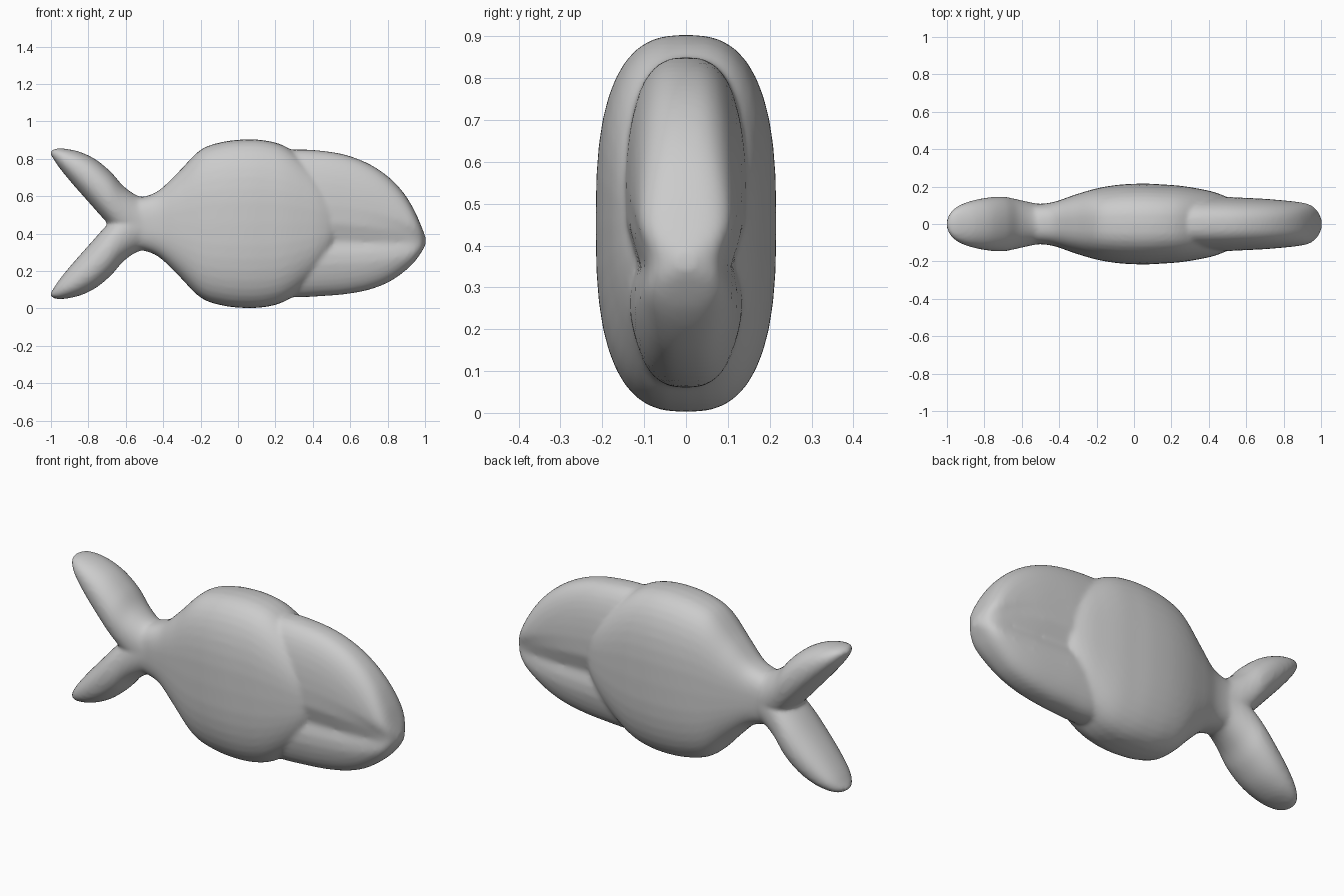
import bpy, bmesh, math

if "Cube" in bpy.data.objects:
    bpy.data.objects.remove(bpy.data.objects["Cube"])

MID = 0.453   # height of the fish's long axis


def smooth_stations(st, steps=6):
    """Catmull-Rom interpolation of the cross-section stations."""
    out = []
    for i in range(len(st) - 1):
        p0, p1, p2, p3 = st[max(i - 1, 0)], st[i], st[i + 1], st[min(i + 2, len(st) - 1)]
        for k in range(steps):
            t = k / steps
            out.append([0.5 * (2 * b + (c - a) * t + (2 * a - 5 * b + 4 * c - d) * t * t
                               + (3 * b - a - 3 * c + d) * t ** 3)
                        for a, b, c, d in zip(p0, p1, p2, p3)])
    return out + [list(st[-1])]


def loft(name, stations, power=2.7, groove=None, flip=False, seg=40):
    """Station = top x, top z, bottom x, bottom z, half width."""
    bm = bmesh.new()
    rings = []
    for ax, az, bx, bz, w in smooth_stations(stations):
        ring = []
        for i in range(seg):
            a = 2 * math.pi * i / seg
            c, s = math.cos(a), math.sin(a)
            u = math.copysign(abs(c) ** (2 / power), c)
            v = math.copysign(abs(s) ** (2 / power), s)
            x = (ax + bx) / 2 + (ax - bx) / 2 * v
            z = (az + bz) / 2 + (az - bz) / 2 * v
            y = w * u
            if groove is not None:
                y *= 1 - 0.2 * math.exp(-((z - groove) / 0.06) ** 2)
            ring.append(bm.verts.new((x, y, 2 * MID - z if flip else z)))
        rings.append(ring)
    for r, q in zip(rings, rings[1:]):
        for i in range(seg):
            j = (i + 1) % seg
            bm.faces.new((r[i], r[j], q[j], q[i]))
    bm.faces.new(rings[0])
    bm.faces.new(rings[-1])
    bmesh.ops.recalc_face_normals(bm, faces=bm.faces)
    me = bpy.data.meshes.new(name)
    bm.to_mesh(me)
    bm.free()
    ob = bpy.data.objects.new(name, me)
    bpy.context.collection.objects.link(ob)
    return ob


# round trunk: x, half height, half width
trunk = [(-.58, .135, .11), (-.5, .145, .108), (-.42, .18, .12), (-.32, .275, .155), (-.2, .395, .19),
         (-.08, .438, .21), (.05, .451, .216), (.16, .443, .211), (.25, .415, .204), (.34, .355, .19),
         (.43, .27, .17), (.5, .17, .14), (.53, .08, .10)]
body = loft("body", [(x, MID + h, x, MID - h, w) for x, h, w in trunk])

# head with the mouth groove: x, top, bottom, half width
skull = [(.15, .83, .08, .12), (.3, .85, .06, .145), (.45, .843, .066, .147), (.58, .82, .077, .142),
         (.7, .773, .1, .136), (.8, .707, .138, .128), (.88, .625, .19, .12), (.94, .53, .245, .11),
         (.98, .44, .30, .085), (1.003, .38, .34, .03)]
head = loft("head", [(x, t, x, b, w) for x, t, b, w in skull], 2.7, groove=0.36)

# forked tail lobes
lobe = [(-.46, .60, -.46, .32, .10), (-.53, .60, -.54, .33, .112), (-.61, .652, -.64, .40, .132),
        (-.68, .73, -.715, .475, .146), (-.76, .796, -.80, .57, .142), (-.84, .835, -.89, .672, .125),
        (-.91, .852, -.955, .752, .1), (-.965, .856, -.99, .805, .065), (-.998, .845, -1.005, .828, .02)]
upper = loft("tail_upper", lobe, 2.2)
lower = loft("tail_lower", lobe, 2.2, flip=True)

# fuse the parts into one soft skin
for o in (head, upper, lower, body):
    o.select_set(True)
bpy.context.view_layer.objects.active = body
bpy.ops.object.join()
body.name = "fish"
remesh = body.modifiers.new("fuse", 'REMESH')
remesh.mode = 'VOXEL'
remesh.voxel_size = 0.011
remesh.use_smooth_shade = True
soft = body.modifiers.new("soften", 'SMOOTH')
soft.factor = 0.5
soft.iterations = 8
